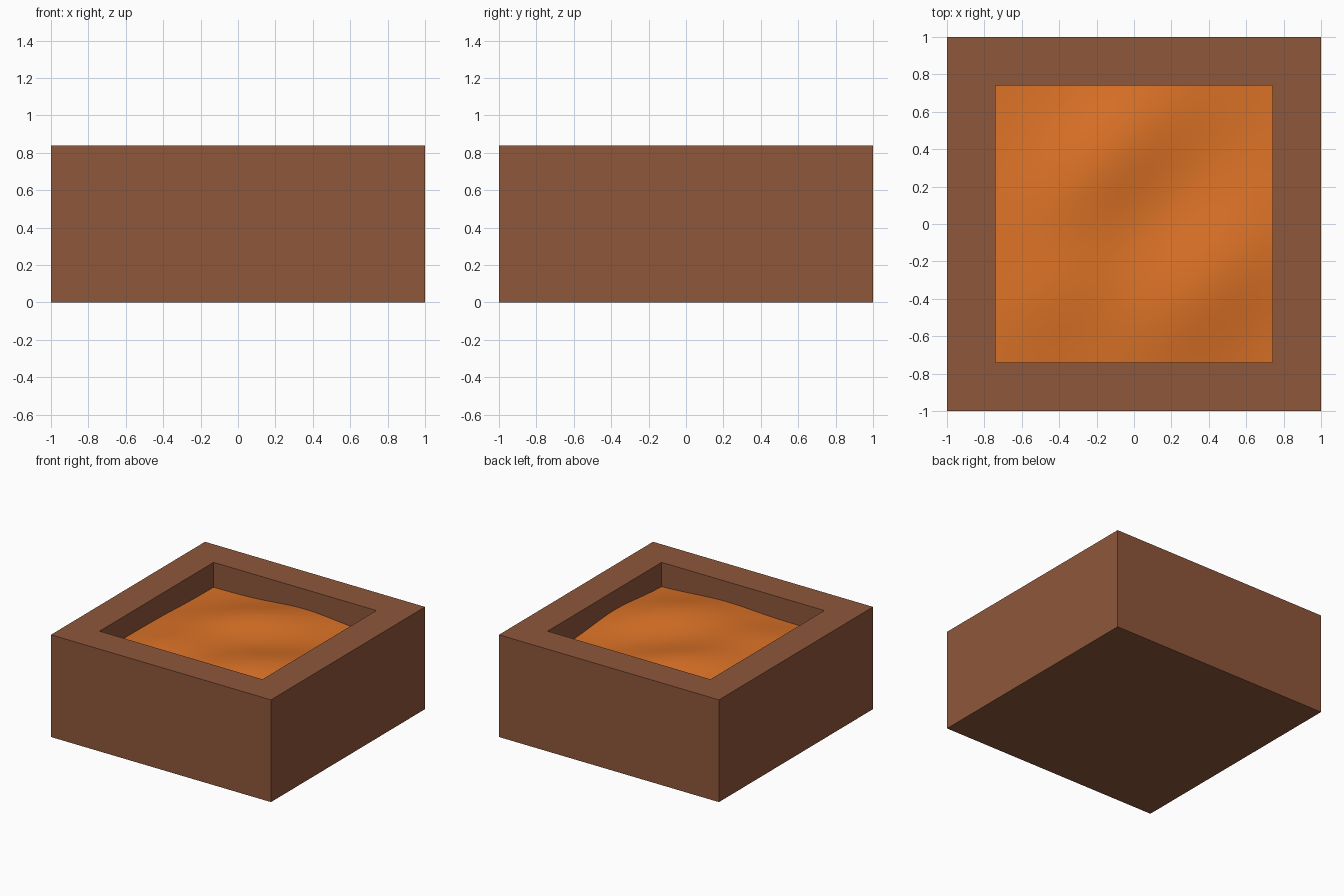
import bpy, bmesh, math

if "Cube" in bpy.data.objects:
    bpy.data.objects.remove(bpy.data.objects["Cube"])


def material(name, rgb):
    m = bpy.data.materials.new(name)
    m.diffuse_color = (*rgb, 1)
    m.use_nodes = True
    m.node_tree.nodes["Principled BSDF"].inputs["Base Color"].default_value = m.diffuse_color
    return m


def make_object(name, bm, mat):
    me = bpy.data.meshes.new(name)
    bmesh.ops.recalc_face_normals(bm, faces=bm.faces[:])
    bm.to_mesh(me)
    bm.free()
    me.materials.append(mat)
    ob = bpy.data.objects.new(name, me)
    bpy.context.collection.objects.link(ob)
    return ob


brown = material("terracotta brown", (0.275, 0.096, 0.044))
orange = material("burnt orange", (0.71, 0.168, 0.02))

HEIGHT, OPEN, FLOOR, LEVEL = 0.84, 0.74, 0.50, 0.635

# Square tub: rings of four corners from the underside up over the rim and into the cavity
bm = bmesh.new()
corners = [(-1, -1), (1, -1), (1, 1), (-1, 1)]
rings = [[bm.verts.new((x * r, y * r, z)) for x, y in corners]
         for r, z in [(1, 0), (1, HEIGHT), (OPEN, HEIGHT), (OPEN, FLOOR)]]
for a, b in zip(rings, rings[1:]):
    for i in range(4):
        j = (i + 1) % 4
        bm.faces.new((a[i], a[j], b[j], b[i]))
bm.faces.new(rings[0][::-1])
bm.faces.new(rings[-1])
make_object("tub", bm, brown)

# Filling: uneven surface with three diagonal ridges (x, y, rise, length, width)
RIDGES = [(-0.15, 0.35, 0.085, 0.42, 0.21),
          (0.36, -0.32, 0.085, 0.42, 0.24),
          (-0.40, -0.36, 0.05, 0.30, 0.20)]
C, S = math.cos(math.radians(44)), math.sin(math.radians(44))


def surface(x, y):
    z = LEVEL
    for cx, cy, rise, length, width in RIDGES:
        u = ((x - cx) * C + (y - cy) * S) / length
        w = ((y - cy) * C - (x - cx) * S) / width
        z += rise * math.exp(-(u * u + w * w) / 2)
    return z


bm = bmesh.new()
bmesh.ops.create_grid(bm, x_segments=32, y_segments=32, size=OPEN)
for v in bm.verts:
    v.co.z = surface(v.co.x, v.co.y)
for f in bm.faces:
    f.smooth = True
make_object("filling", bm, orange)
